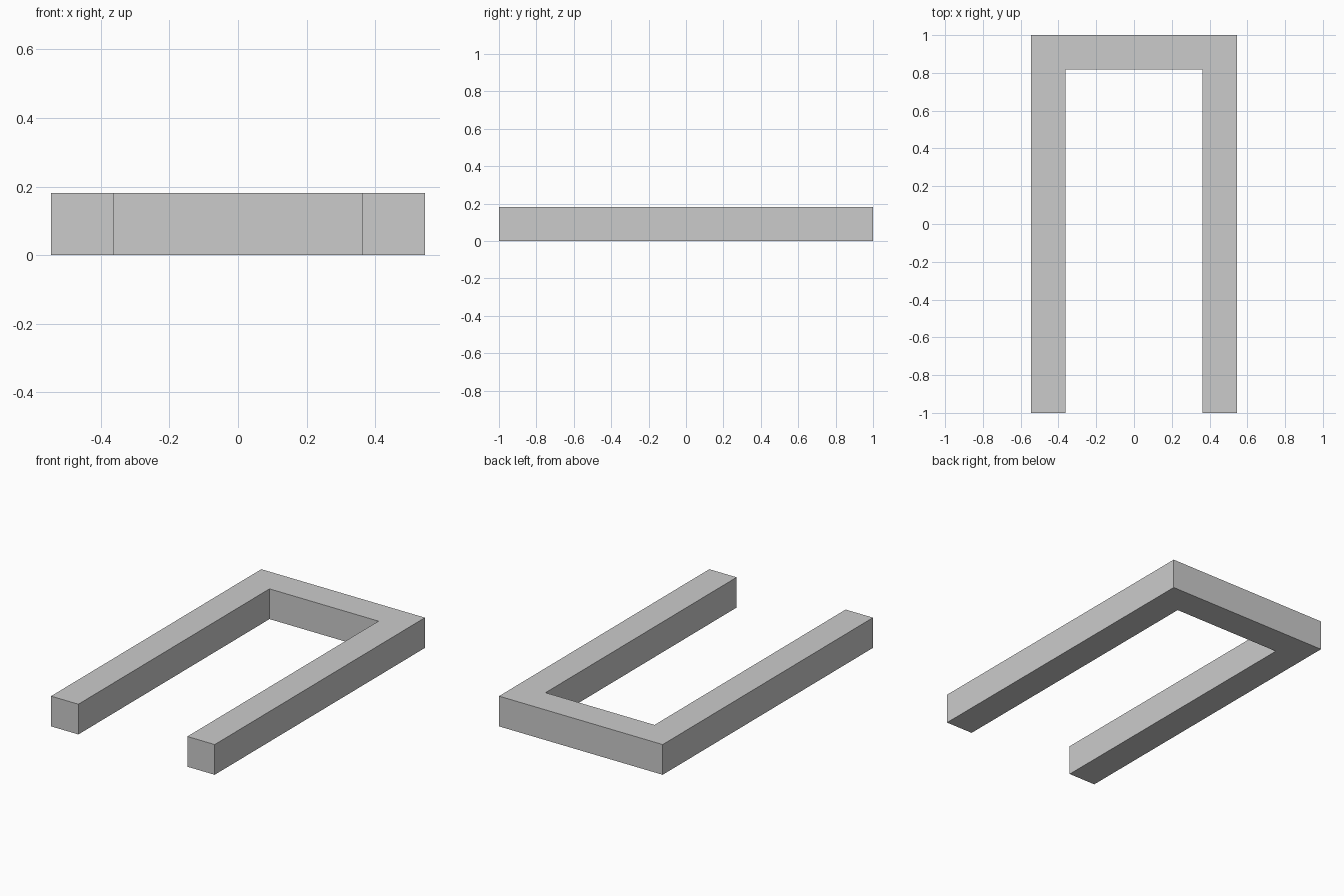
import bpy
import bmesh

if "Cube" in bpy.data.objects:
    bpy.data.objects.remove(bpy.data.objects["Cube"])

W, L, T = 0.545, 1.0, 0.182  # half width, half length, bar thickness

# U-shaped outline seen from above, mirrored from its right half
half = [(W - T, L - T), (W - T, -L), (W, -L), (W, L)]
outline = half + [(-x, y) for x, y in reversed(half)]

# Extrude the outline upward into a square-section frame
bm = bmesh.new()
base = bm.faces.new([bm.verts.new((x, y, 0)) for x, y in outline])
top = bmesh.ops.extrude_face_region(bm, geom=[base], use_keep_orig=True)
bmesh.ops.translate(bm, vec=(0, 0, T),
                    verts=[v for v in top["geom"] if isinstance(v, bmesh.types.BMVert)])
bmesh.ops.recalc_face_normals(bm, faces=bm.faces)

mesh = bpy.data.meshes.new("u_frame")
bm.to_mesh(mesh)
bm.free()
bpy.context.collection.objects.link(bpy.data.objects.new("u_frame", mesh))
